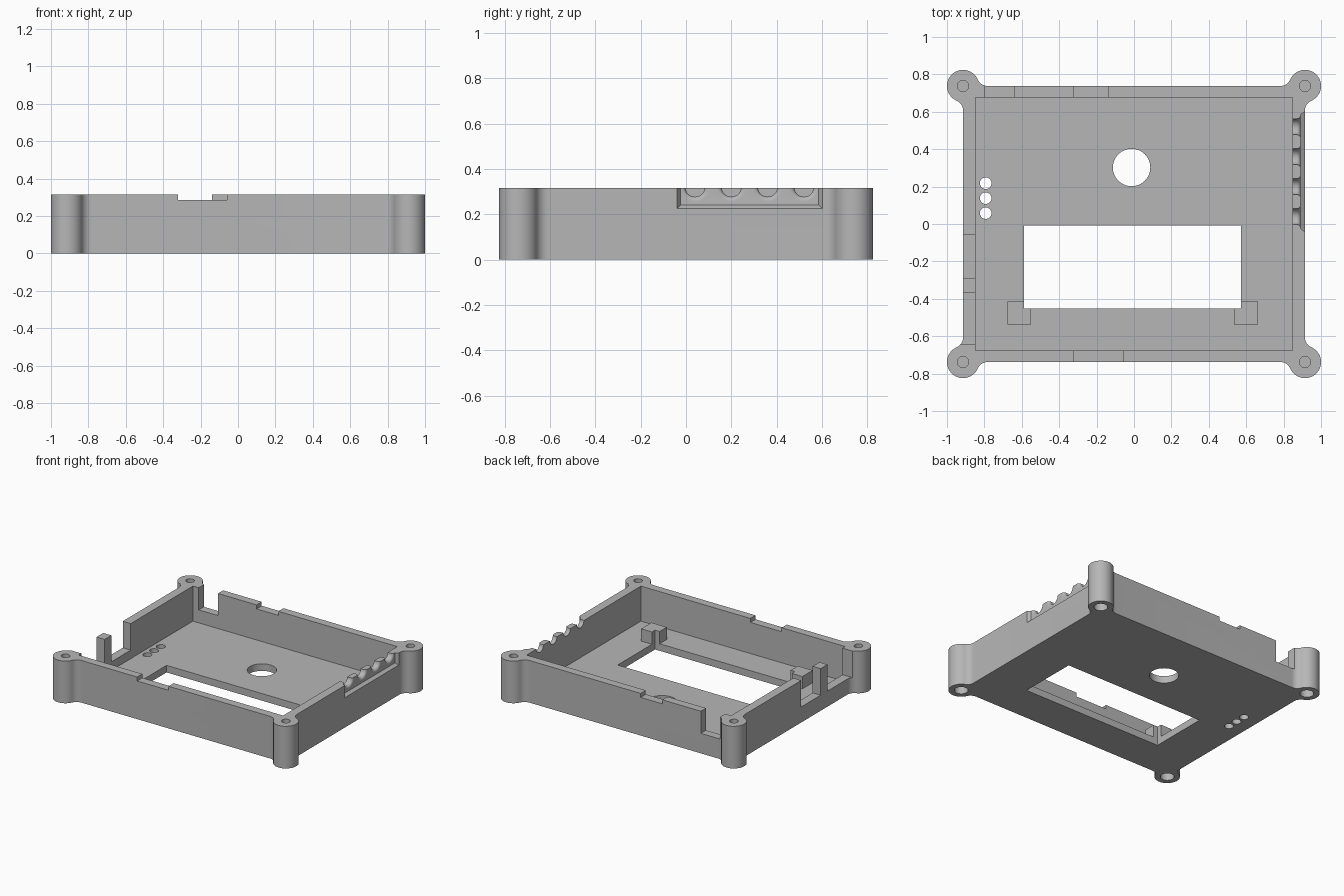
import bpy, bmesh
from math import sin, cos, pi, atan2, sqrt
from mathutils import Matrix

cube = bpy.data.objects.get("Cube")
if cube:
    bpy.data.objects.remove(cube, do_unlink=True)

W, D, H = 0.914, 0.738, 0.316       # half width, half depth, height
POST_R, FILLET_R = 0.086, 0.058
FLOOR, IN_X, IN_Y = 0.053, 0.848, 0.677

grey = bpy.data.materials.new("plain grey")
grey.use_nodes = True
colour = (0.47, 0.47, 0.47, 1)
grey.diffuse_color = colour
grey.node_tree.nodes["Principled BSDF"].inputs["Base Color"].default_value = colour


def make(name, bm):
    bmesh.ops.recalc_face_normals(bm, faces=bm.faces)
    mesh = bpy.data.meshes.new(name)
    bm.to_mesh(mesh)
    bm.free()
    mesh.materials.append(grey)
    ob = bpy.data.objects.new(name, mesh)
    bpy.context.collection.objects.link(ob)
    return ob


def box(name, x0, x1, y0, y1, z0, z1):
    bm = bmesh.new()
    bmesh.ops.create_cube(bm, size=1)
    for v in bm.verts:
        v.co.x = x1 if v.co.x > 0 else x0
        v.co.y = y1 if v.co.y > 0 else y0
        v.co.z = z1 if v.co.z > 0 else z0
    return make(name, bm)


def drill(x, y, r, z0, z1, segments=32):
    bm = bmesh.new()
    bmesh.ops.create_cone(bm, cap_ends=True, segments=segments, radius1=r, radius2=r,
                          depth=z1 - z0, matrix=Matrix.Translation((x, y, (z0 + z1) / 2)))
    return make("drill", bm)


def cut(target, cutter):
    cutter.hide_render = True
    mod = target.modifiers.new("cut", 'BOOLEAN')
    mod.operation = 'DIFFERENCE'
    mod.solver = 'EXACT'
    mod.object = cutter
    bpy.context.view_layer.objects.active = target
    bpy.ops.object.modifier_apply(modifier=mod.name)
    bpy.data.objects.remove(cutter, do_unlink=True)


def arc(cx, cy, r, a0, a1, n):
    angles = [a0 + (a1 - a0) * i / n for i in range(n + 1)]
    return [(cx + r * cos(a), cy + r * sin(a)) for a in angles]


# Outline: one corner post blended into the walls, mirrored to four corners
d = sqrt(POST_R ** 2 + 2 * POST_R * FILLET_R)
t = atan2(d, FILLET_R)
corner = arc(W + FILLET_R, D - d, FILLET_R, pi, pi - t, 10)
corner += arc(W, D, POST_R, -t, pi / 2 + t, 36)[1:-1]
corner += arc(W - d, D + FILLET_R, FILLET_R, t - pi / 2, -pi / 2, 10)
outline = []
for sx, sy in ((1, 1), (-1, 1), (-1, -1), (1, -1)):
    pts = [(sx * x, sy * y) for x, y in corner]
    outline += pts if sx * sy > 0 else pts[::-1]

bm = bmesh.new()
base = bm.faces.new([bm.verts.new((x, y, 0)) for x, y in outline])
top = bmesh.ops.extrude_face_region(bm, geom=[base])["geom"]
bmesh.ops.translate(bm, vec=(0, 0, H),
                    verts=[g for g in top if isinstance(g, bmesh.types.BMVert)])
case = make("case_shell", bm)

# Cavity
cut(case, box("cavity", -IN_X, IN_X, -IN_Y, IN_Y, FLOOR, 1))

# Window corner blocks, trimmed to an L by the window
WX0, WX1, WY0, WY1 = -0.587, 0.573, -0.452, -0.008
for side, x0, x1 in (("right", -0.675, -0.552), ("left", 0.535, 0.663)):
    block = box(side + "_window_block", x0, x1, -0.537, -0.415, FLOOR, 0.145)
    cut(block, box("window", WX0, WX1, WY0, WY1, -1, 1))
cut(case, box("window", WX0, WX1, WY0, WY1, -1, 1))

# Floor holes
cut(case, drill(-0.013, 0.302, 0.1, -0.1, 0.1, 64))
for i in range(3):
    cut(case, drill(-0.793, 0.058 + 0.08 * i, 0.031, -0.1, 0.1))

# Post screw holes: narrow from the top, wide recess underneath
for x in (-W, W):
    for y in (-D, D):
        cut(case, drill(x, y, 0.03, 0.13, 0.5))
        cut(case, drill(x, y, 0.047, -0.1, 0.12))

# Notches in the front, back and right walls
for x0, x1, z in ((-0.80, -0.64, 0.15), (-0.32, -0.14, 0.286)):
    cut(case, box("back_notch", x0, x1, 0.6, 0.8, z, 1))
cut(case, box("front_notch", -0.32, -0.06, -0.8, -0.6, 0.286, 1))
for y0, y1 in ((-0.29, -0.06), (-0.645, -0.37)):
    cut(case, box("side_notch", -1.1, -0.8, y0, y1, 0.117, 1))

# Bevelled recess on the outside of the left wall
SEAT = 0.891
recess = box("recess", SEAT, W + 0.002, -0.025, 0.585, 0.24, 1)
for v in recess.data.vertices:
    if v.co.x > SEAT + 0.01:
        v.co.y += 0.017 if v.co.y > 0.2 else -0.017
        if v.co.z < 0.5:
            v.co.z -= 0.017
cut(case, recess)

# Four flared cable grooves through the recessed wall
profile = [(0.8, 0.043)]
for i in range(7):
    a = i / 6 * pi / 2
    profile.append((SEAT - 0.02 + 0.02 * sin(a), 0.043 + 0.02 * (1 - cos(a))))
profile.append((1.0, 0.063))
for k in range(4):
    bm = bmesh.new()
    n = 40
    rings = [[bm.verts.new((x, 0.04 + 0.16 * k + r * cos(2 * pi * j / n),
                            H + 0.004 + r * sin(2 * pi * j / n))) for j in range(n)]
             for x, r in profile]
    for a, b in zip(rings, rings[1:]):
        for j in range(n):
            bm.faces.new((a[j], a[j - 1], b[j - 1], b[j]))
    bm.faces.new(rings[0])
    bm.faces.new(rings[-1])
    cut(case, make("groove", bm))

# Smooth the curved walls, keep the edges sharp
bpy.ops.object.select_all(action='DESELECT')
case.select_set(True)
bpy.context.view_layer.objects.active = case
bpy.ops.object.shade_smooth_by_angle()
